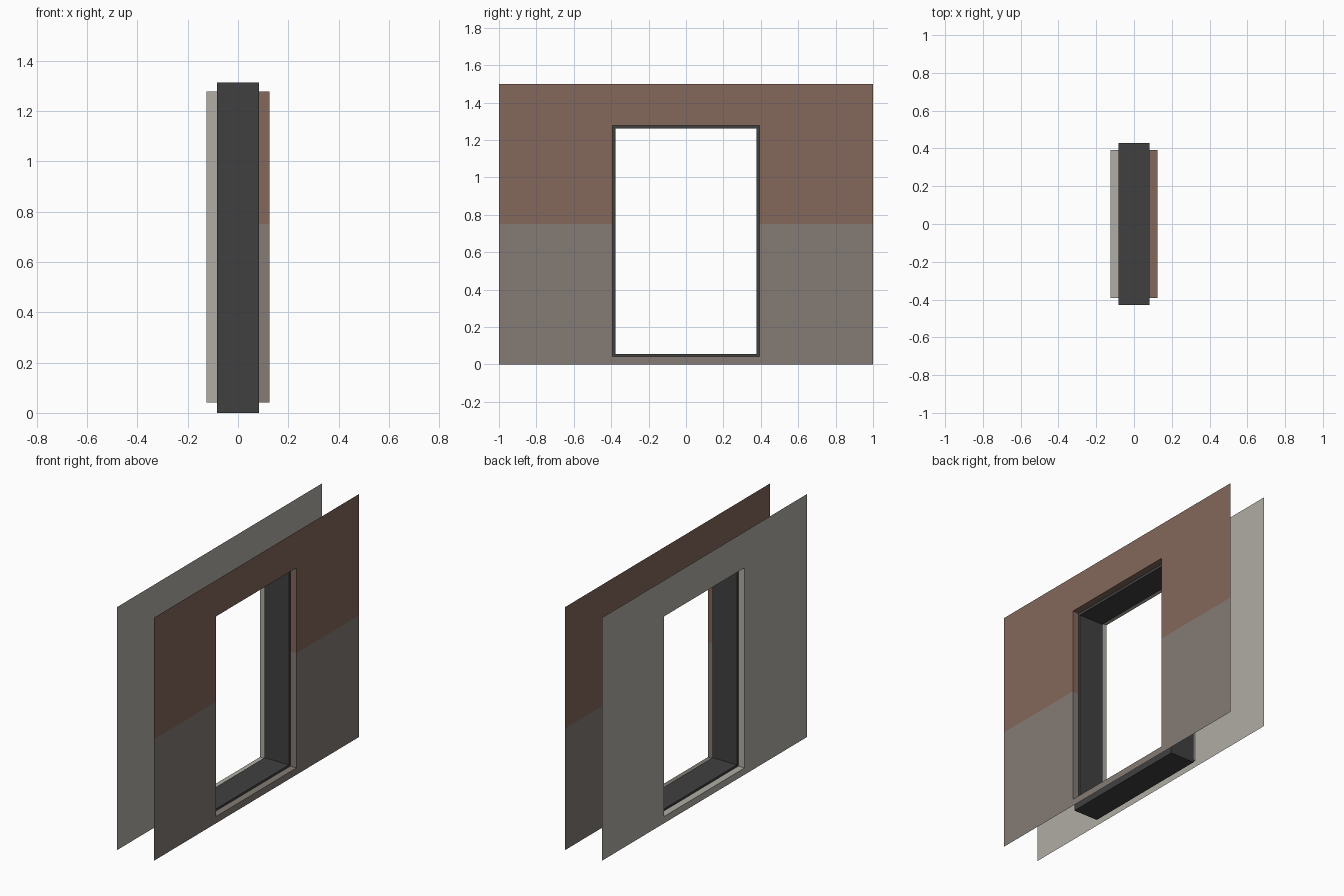
import bpy
import bmesh

if "Cube" in bpy.data.objects:
    bpy.data.objects.remove(bpy.data.objects["Cube"])


def lin(v):
    c = v / 255
    return c / 12.92 if c <= 0.04045 else ((c + 0.055) / 1.055) ** 2.4


def material(name, rgb):
    m = bpy.data.materials.new(name)
    m.diffuse_color = (*[lin(v) for v in rgb], 1)
    m.use_nodes = True
    m.node_tree.nodes["Principled BSDF"].inputs["Base Color"].default_value = m.diffuse_color
    return m


brown = material("brown_plaster", (131, 104, 92))
grey = material("warm_grey_plaster", (131, 123, 117))
pale = material("pale_plaster", (176, 173, 165))
dark = material("dark_frame", (64, 64, 64))

OPEN_Y, OPEN_Z0, OPEN_Z1 = 0.392, 0.042, 1.277   # opening in the wall skins
SPLIT = 0.75                                     # height of the colour change
SKIN_X, FRAME_X = 0.125, 0.083


def finish(name, bm, mats):
    me = bpy.data.meshes.new(name)
    bm.to_mesh(me)
    bm.free()
    for m in mats:
        me.materials.append(m)
    ob = bpy.data.objects.new(name, me)
    bpy.context.collection.objects.link(ob)
    return ob


def wall_skin(name, side, mats):
    """Thin sheet with an opening whose edges turn in to meet the frame."""
    bm = bmesh.new()
    ys = [-1, -OPEN_Y, OPEN_Y, 1]
    zs = [0, OPEN_Z0, SPLIT, OPEN_Z1, 1.5]
    grid = [[bm.verts.new((side * SKIN_X, y, z)) for z in zs] for y in ys]
    for i in range(3):
        for j in range(4):
            if i == 1 and j in (1, 2):
                continue
            q = [grid[i][j], grid[i + 1][j], grid[i + 1][j + 1], grid[i][j + 1]]
            bm.faces.new(q if side > 0 else q[::-1])
    # reveal around the opening
    rim = [e for e in bm.edges if e.is_boundary and all(
        abs(v.co.y) < 0.5 and 0.01 < v.co.z < 1.4 for v in e.verts)]
    new = bmesh.ops.extrude_edge_only(bm, edges=rim)["geom"]
    for v in new:
        if isinstance(v, bmesh.types.BMVert):
            v.co.x = side * FRAME_X
    bm.normal_update()
    # reveal faces look into the opening
    for f in bm.faces:
        if abs(f.normal.x) < 0.5:
            c = f.calc_center_median()
            if f.normal.y * c.y + f.normal.z * (c.z - 0.66) > 0:
                f.normal_flip()
        if len(mats) > 1 and f.calc_center_median().z > SPLIT:
            f.material_index = 1
    return finish(name, bm, mats)


wall_skin("outer_wall_skin", 1, [grey, brown])
wall_skin("inner_wall_skin", -1, [pale])

# frame ring: outer and inner rectangles joined front and back
bm = bmesh.new()


def ring(x, y, z0, z1):
    return [bm.verts.new((x, a, b)) for a, b in ((-y, z0), (y, z0), (y, z1), (-y, z1))]


loops = [ring(FRAME_X, 0.428, 0, 1.312), ring(FRAME_X, 0.378, 0.055, 1.26),
         ring(-FRAME_X, 0.378, 0.055, 1.26), ring(-FRAME_X, 0.428, 0, 1.312)]
for k in range(4):
    a, b = loops[k], loops[(k + 1) % 4]
    for i in range(4):
        j = (i + 1) % 4
        bm.faces.new((a[i], a[j], b[j], b[i]))
bmesh.ops.recalc_face_normals(bm, faces=bm.faces)
finish("opening_frame", bm, [dark])
